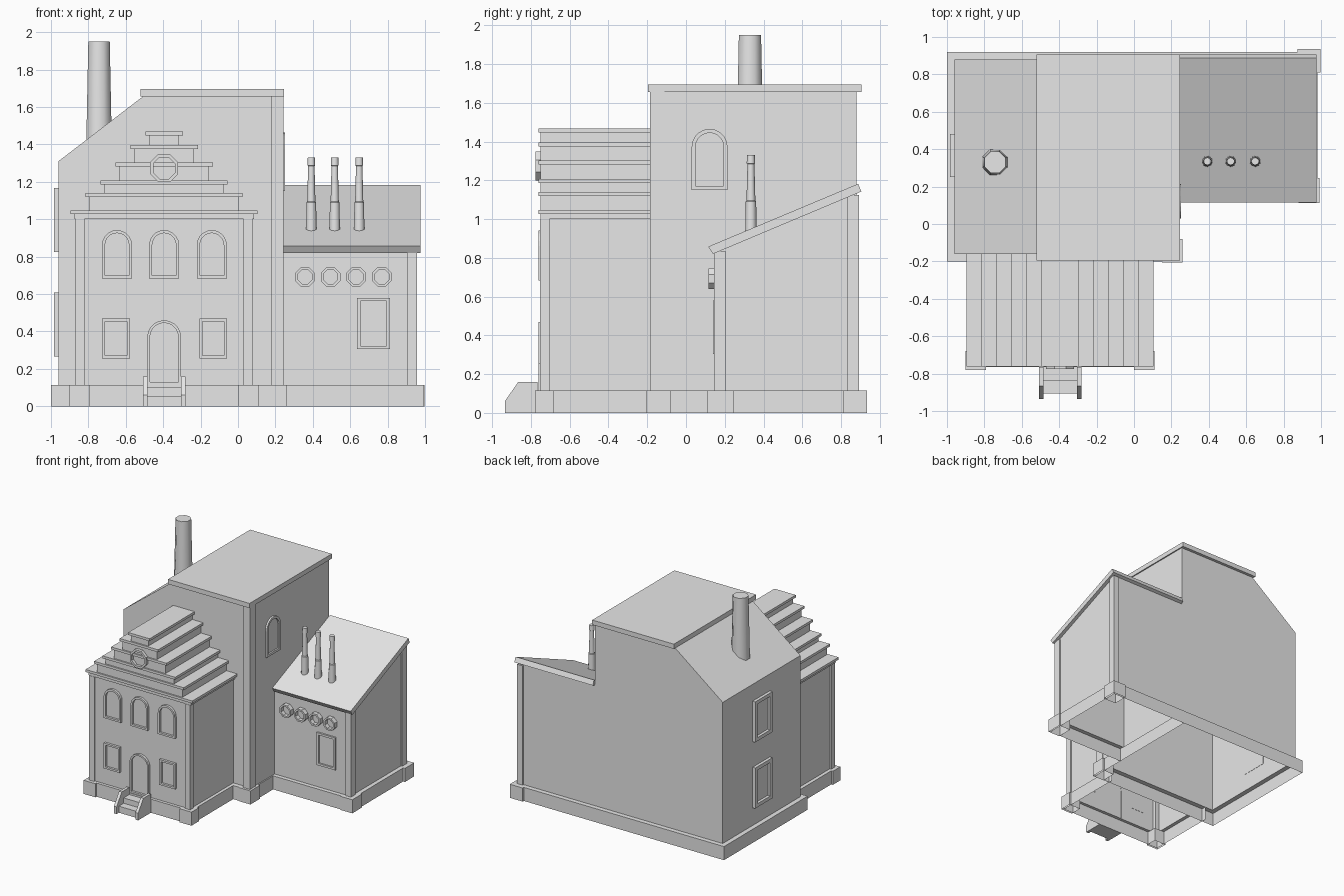
import bpy, bmesh, math
from mathutils import Vector

if "Cube" in bpy.data.objects:
    bpy.data.objects.remove(bpy.data.objects["Cube"])

stone = bpy.data.materials.new("light_grey_stone")
stone.use_nodes = True
stone.diffuse_color = (0.8, 0.8, 0.8, 1)
stone.node_tree.nodes["Principled BSDF"].inputs["Base Color"].default_value = (0.8, 0.8, 0.8, 1)

BASE = 0.115   # height of the plinth


def finish(name, bm):
    mesh = bpy.data.meshes.new(name)
    bm.to_mesh(mesh)
    bm.free()
    mesh.materials.append(stone)
    obj = bpy.data.objects.new(name, mesh)
    bpy.context.scene.collection.objects.link(obj)
    return obj


def prism(name, pts, lo, hi, axis="y", drop=()):
    """Extrude a profile along x or y; drop lists directions of faces left open."""
    bm = bmesh.new()
    rings = []
    for t in (lo, hi):
        rings.append([bm.verts.new((a, t, b) if axis == "y" else (t, a, b)) for a, b in pts])
    for ring in rings:
        bm.faces.new(ring)
    for i in range(len(pts)):
        j = (i + 1) % len(pts)
        bm.faces.new((rings[0][i], rings[0][j], rings[1][j], rings[1][i]))
    bmesh.ops.recalc_face_normals(bm, faces=bm.faces)
    gone = [f for f in bm.faces if any(f.normal.dot(Vector(d)) > 0.99 for d in drop)]
    bmesh.ops.delete(bm, geom=gone, context="FACES")
    return finish(name, bm)


def box(name, x0, x1, y0, y1, z0, z1, drop=()):
    return prism(name, [(x0, z0), (x1, z0), (x1, z1), (x0, z1)], y0, y1, "y", drop)


DOWN, BACK, LEFT = (0, 0, -1), (0, 1, 0), (-1, 0, 0)


def plinth(name, outer, inner, skip=None):
    """Band around the foot of a block with a ledge up to the wall."""
    bm = bmesh.new()
    rings = []
    for (x0, x1, y0, y1), z in ((outer, 0), (outer, BASE), (inner, BASE)):
        rings.append([bm.verts.new((x, y, z)) for x, y in
                      ((x0, y0), (x1, y0), (x1, y1), (x0, y1))])
    for a, b in zip(rings, rings[1:]):
        for i in range(4):
            if i != skip:
                j = (i + 1) % 4
                bm.faces.new((a[i], a[j], b[j], b[i]))
    finish(name, bm)


def corner(name, x0, x1, y0, y1, px0, px1, py0, py1, top):
    """Plinth block with a pilaster standing on it."""
    box(name + "_block", x0, x1, y0, y1, 0, BASE, [DOWN])
    box(name + "_pilaster", px0, px1, py0, py1, BASE, top, [DOWN])


def outline(kind, w, h, inset):
    """Counter-clockwise outline centred at u = 0 (h is unused for octagons)."""
    r = w / 2 - inset
    if kind == "octagon":
        r /= math.cos(math.pi / 8)
        return [(r * math.cos((k + .5) * math.pi / 4), r * math.sin((k + .5) * math.pi / 4))
                for k in range(8)]
    if kind == "arch":
        spring, n = h - w / 2, 10
        arc = [(r * math.cos(math.pi * k / n), spring + r * math.sin(math.pi * k / n))
               for k in range(n + 1)]
        return [(-r, inset), (r, inset)] + arc
    return [(-r, inset), (r, inset), (r, h - inset), (-r, h - inset)]


FACING = {"front": ((1, 0, 0), (0, -1, 0)), "right": ((0, 1, 0), (1, 0, 0)),
          "left": ((0, -1, 0), (-1, 0, 0))}


def opening(name, kind, side, loc, w, h, rim, proud, pane=0.002):
    """Raised frame around a recessed pane, fixed to a wall."""
    u, n = (Vector(v) for v in FACING[side])
    bm = bmesh.new()
    rings = []
    for inset, depth in ((0, -0.002), (0, proud), (rim, proud), (rim, pane)):
        rings.append([bm.verts.new(Vector(loc) + u * a + Vector((0, 0, b)) + n * depth)
                      for a, b in outline(kind, w, h, inset)])
    for a, b in zip(rings, rings[1:]):
        for i in range(len(a)):
            j = (i + 1) % len(a)
            bm.faces.new((a[i], a[j], b[j], b[i]))
    bm.faces.new(rings[-1])
    finish(name, bm)


def stack(name, x, y, profile, sides):
    """Turned chimney with smooth sides and a flat top."""
    bm = bmesh.new()
    rings = [[bm.verts.new((x + r * math.cos(2 * math.pi * (k + .5) / sides),
                            y + r * math.sin(2 * math.pi * (k + .5) / sides), z))
              for k in range(sides)] for r, z in profile]
    for a, b in zip(rings, rings[1:]):
        for i in range(sides):
            j = (i + 1) % sides
            f = bm.faces.new((a[i], a[j], b[j], b[i]))
            f.smooth = abs(f.calc_center_median().z - a[0].co.z) > 0.004
    bm.faces.new(rings[-1])
    finish(name, bm)


# Main block with a sloping left shoulder
plinth("main_plinth", (-1, 0.245, -0.2, 0.92), (-0.96, 0.235, -0.16, 0.88))
prism("main_walls", [(-0.96, BASE), (0.235, BASE), (0.235, 1.655), (-0.51, 1.655),
                     (-0.96, 1.31)], -0.16, 0.88, "y", [DOWN])
box("main_roof", -0.52, 0.245, -0.195, 0.905, 1.655, 1.695)
corner("main_corner", 0.15, 0.26, -0.205, -0.08, 0.176, 0.242, -0.185, -0.11, 1.655)
opening("main_arched_window", "arch", "right", (0.235, 0.122, 1.15), 0.185, 0.315, 0.02, 0.015)
for i, z in enumerate((0.265, 0.825)):
    opening(f"left_window_{i + 1}", "rect", "left", (-0.96, 0.365, z), 0.23, 0.343, 0.03, 0.025)
stack("large_chimney", -0.743, 0.33, [(0.074, 1.4), (0.062, 1.95)], 8)

# Front wing
CX = -0.395
plinth("wing_plinth", (-0.885, 0.095, -0.765, -0.16), (-0.855, 0.068, -0.74, -0.16), 2)
box("wing_walls", -0.855, 0.068, -0.74, -0.16, BASE, 1.0, [DOWN, BACK])
for name, s in (("wing_left", 1), ("wing_right", -1)):
    xs = sorted((CX + s * 0.505, CX + s * 0.395))
    ps = sorted((CX + s * 0.473, CX + s * 0.425))
    corner(name, *xs, -0.78, -0.68, *ps, -0.752, -0.705, 1.0)

# Stepped gable with a coping on every step
steps = [(0.5, 1.048), (0.42, 1.139), (0.34, 1.206), (0.26, 1.303), (0.18, 1.396), (0.1, 1.468)]
right, floor = [], 1.0
for half, top in steps:
    right += [(half - 0.02, floor), (half - 0.02, top - 0.01)]
    floor = top - 0.01
gable = [(CX + a, z) for a, z in right] + [(CX - a, z) for a, z in reversed(right)]
prism("gable_body", gable, -0.75, -0.16)
for i, (half, top) in enumerate(steps):
    box(f"gable_coping_{i + 1}", CX - half, CX + half, -0.762, -0.16, top - 0.021, top)
opening("gable_round_window", "octagon", "front", (CX, -0.75, 1.273), 0.15, 0, 0.017, 0.026)

# Wing windows and door
for i, x in enumerate((-0.647, CX, -0.14)):
    opening(f"upper_window_{i + 1}", "arch", "front", (x, -0.74, 0.682), 0.16, 0.26, 0.016, 0.02)
for i, x in enumerate((-0.652, -0.132)):
    opening(f"lower_window_{i + 1}", "rect", "front", (x, -0.74, 0.255), 0.148, 0.215, 0.016, 0.02)
opening("door", "arch", "front", (CX, -0.74, BASE), 0.18, 0.345, 0.014, 0.02)

# Door stairs
for i, x in enumerate((-0.508, -0.306)):
    prism(f"stair_cheek_{i + 1}", [(-0.935, 0), (-0.765, 0), (-0.765, 0.16), (-0.865, 0.16),
                                   (-0.935, 0.06)], x, x + 0.025, "x")
prism("stairs", [(-0.905, 0), (-0.765, 0), (-0.765, 0.1), (-0.84, 0.1), (-0.84, 0.055),
                 (-0.905, 0.055)], -0.485, -0.305, "x")

# Annex with a lean-to roof
plinth("annex_plinth", (0.235, 0.98, 0.12, 0.92), (0.235, 0.945, 0.155, 0.88), 3)
prism("annex_walls", [(0.155, BASE), (0.88, BASE), (0.88, 1.14), (0.155, 0.835)],
      0.235, 0.945, "x", [DOWN, LEFT])
prism("annex_roof", [(0.139, 0.82), (0.905, 1.142), (0.888, 1.182), (0.115, 0.858)],
      0.24, 0.975, "x")
corner("annex_front", 0.88, 0.992, 0.112, 0.245, 0.905, 0.957, 0.145, 0.205, 0.835)
corner("annex_back", 0.875, 0.996, 0.81, 0.935, 0.905, 0.957, 0.83, 0.892, 1.125)
opening("annex_window", "rect", "front", (0.724, 0.155, 0.305), 0.175, 0.275, 0.018, 0.015)
for i in range(4):
    opening(f"annex_round_window_{i + 1}", "octagon", "front",
            (0.358 + 0.137 * i, 0.155, 0.692), 0.104, 0, 0.014, 0.038)
for i, x in enumerate((0.392, 0.517, 0.648)):
    stack(f"small_chimney_{i + 1}", x, 0.335,
          [(0.03, 0.9), (0.027, 1.09), (0.023, 1.095), (0.018, 1.285),
           (0.022, 1.287), (0.02, 1.33)], 10)
